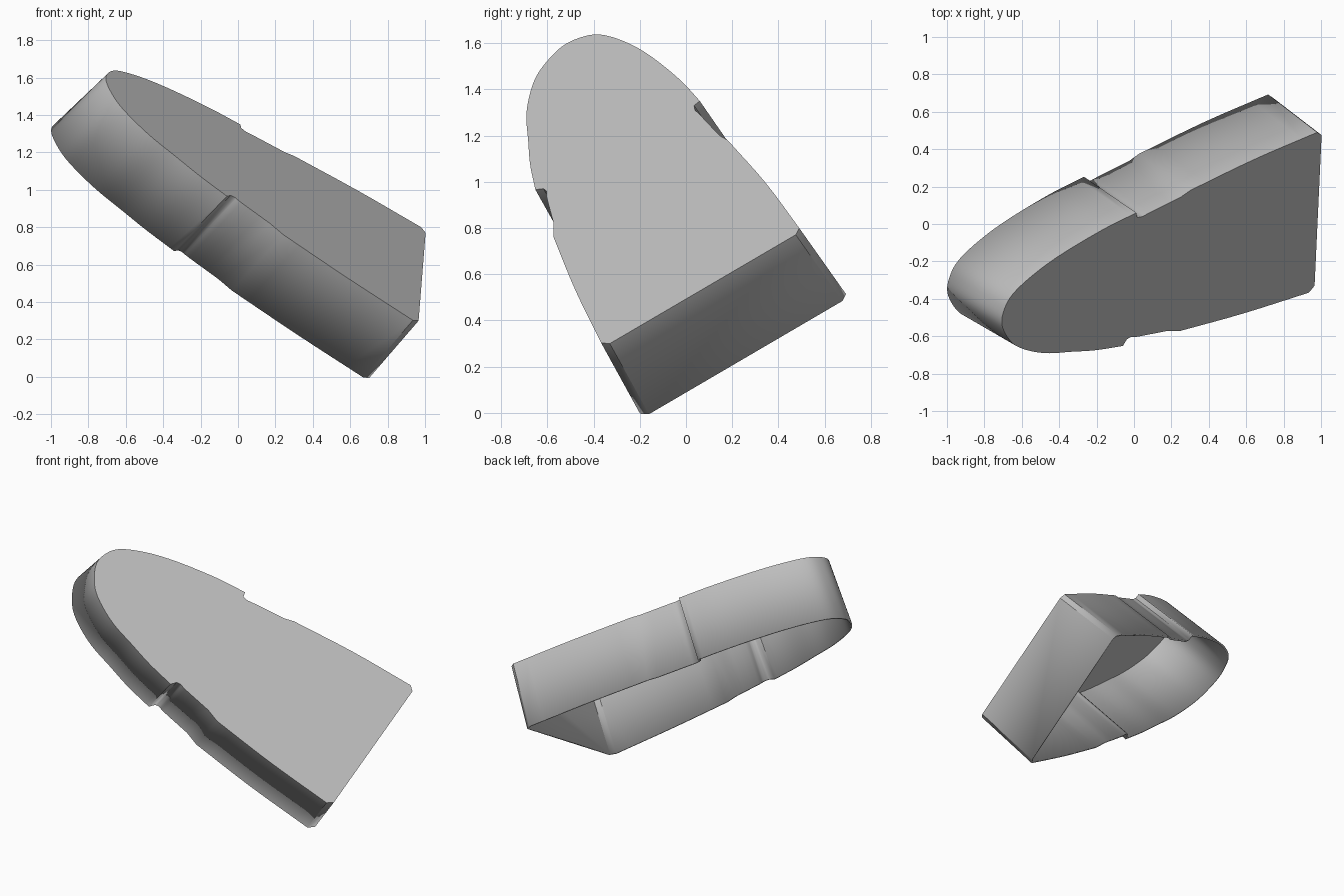
import bpy
import bmesh
import math
from mathutils import Vector
from mathutils.interpolate import poly_3d_calc  # noqa: F401

old = bpy.data.objects.get("Cube")
if old:
    bpy.data.objects.remove(old, do_unlink=True)

# Tilted frame of the flat face: across, along, outward
ORIGIN = Vector((0.983, 0.07, 0.535))
ACROSS = Vector((0.0377, 0.8616, 0.5062)).normalized()
OUT = Vector((0.583, -0.43, 0.689)).normalized()
ALONG = OUT.cross(ACROSS)
DEPTH = 0.4375


def smooth_path(points, steps=5):
    """Catmull-Rom interpolation through the given points."""
    pts = [Vector(p) for p in points]
    pts = [2 * pts[0] - pts[1]] + pts + [2 * pts[-1] - pts[-2]]
    result = []
    for a, b, c, d in zip(pts, pts[1:], pts[2:], pts[3:]):
        for i in range(steps):
            t = i / steps
            result.append(0.5 * (2 * b + (c - a) * t + (2 * a - 5 * b + 4 * c - d) * t ** 2
                                 + (3 * b - a - 3 * c + d) * t ** 3))
    return result + [pts[-2]]


def place(p, depth):
    """Map an outline point to space; the walls flare slightly towards the rim."""
    k = depth / DEPTH
    u = p.x * (1 + 0.04 * k)
    v = p.y + k * (0.01 + 0.017 * p.y)
    return ORIGIN + ACROSS * u + ALONG * v - OUT * depth


# Outline: heel corner, side, grip recess, rounded nose, recess, side, corner
right_side = smooth_path([(0.496, 0.027), (0.457, 0.441), (0.396, 0.858)], 4)
right_recess = smooth_path([(0.374, 0.918), (0.34, 1.125), (0.331, 1.171), (0.336, 1.205)], 3)
nose = smooth_path([(0.367, 1.213), (0.333, 1.424), (0.266, 1.69), (0.198, 1.872),
                    (0.117, 2.011), (0.033, 2.068), (-0.064, 2.077), (-0.184, 2.012),
                    (-0.259, 1.921), (-0.328, 1.776), (-0.372, 1.607), (-0.413, 1.444),
                    (-0.443, 1.264)], 6)
left_recess = smooth_path([(-0.41, 1.24), (-0.404, 1.21), (-0.415, 1.17), (-0.44, 0.979)], 3)
left_side = smooth_path([(-0.468, 0.89), (-0.49, 0.474), (-0.496, 0.036)], 4)
heel = [Vector((-0.464, 0)), Vector((0.469, -0.003))]
outline = right_side + right_recess + nose + left_recess + left_side + heel

# Face plate and walls, open at the back
bm = bmesh.new()
front = [bm.verts.new(place(p, 0)) for p in outline]
rim = [bm.verts.new(place(p, DEPTH)) for p in outline]
bm.faces.new(front)
n = len(outline)
for i in range(n):
    j = (i + 1) % n
    bm.faces.new((front[j], front[i], rim[i], rim[j]))
mesh = bpy.data.meshes.new("hollow_cover")
bm.to_mesh(mesh)
bm.free()
cover = bpy.data.objects.new("hollow_cover", mesh)
bpy.context.collection.objects.link(cover)

# Plain grey material
grey = bpy.data.materials.new("light_grey")
grey.use_nodes = True
colour = (0.52, 0.52, 0.52, 1)
grey.diffuse_color = colour
grey.node_tree.nodes["Principled BSDF"].inputs["Base Color"].default_value = colour
mesh.materials.append(grey)

# Smooth walls with sharp corners, then a thin shell
bpy.ops.object.select_all(action='DESELECT')
cover.select_set(True)
bpy.context.view_layer.objects.active = cover
bpy.ops.object.shade_smooth_by_angle(angle=math.radians(30))
shell = cover.modifiers.new("thin_wall", 'SOLIDIFY')
shell.thickness = 0.012
shell.offset = -1
